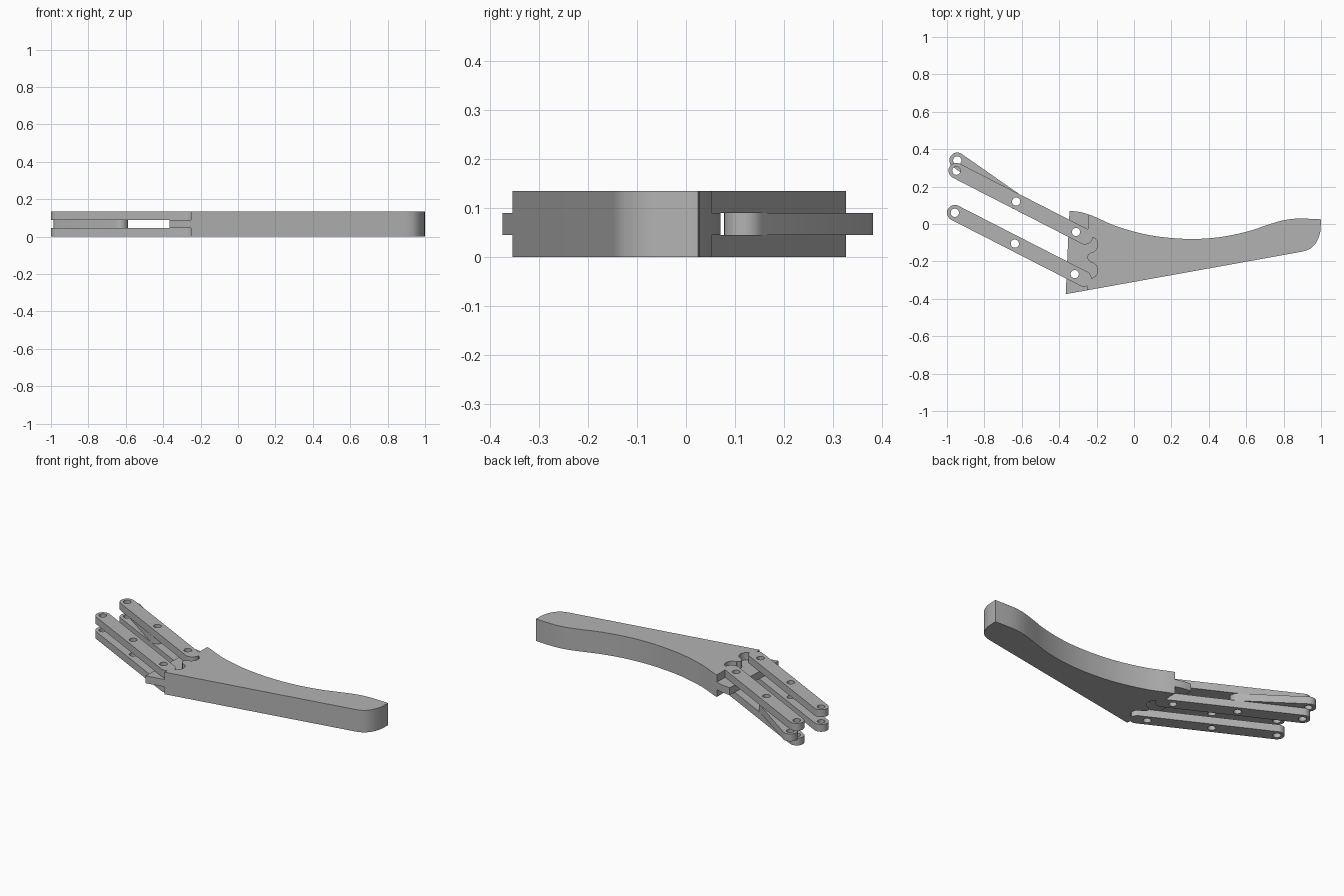
import bpy, math
from mathutils import Vector

cube = bpy.data.objects.get("Cube")
if cube:
    bpy.data.objects.remove(cube, do_unlink=True)

T = 0.045   # thickness of one layer
R = 0.042   # half width of a link
HOLE = 0.022

grey = bpy.data.materials.new("plain grey")
grey.use_nodes = True
grey.diffuse_color = (0.45, 0.45, 0.45, 1)
grey.node_tree.nodes["Principled BSDF"].inputs["Base Color"].default_value = grey.diffuse_color


def arc(c, r, a0, a1, n=16):
    """Points on an arc, angles in degrees."""
    return [(c[0] + r * math.cos(math.radians(a0 + (a1 - a0) * i / n)),
             c[1] + r * math.sin(math.radians(a0 + (a1 - a0) * i / n))) for i in range(n + 1)]


def smooth_path(pts, n=6):
    """Smooth curve through all the points."""
    p = [Vector(q) for q in [pts[0]] + pts + [pts[-1]]]
    out = []
    for a, b, c, d in zip(p, p[1:], p[2:], p[3:]):
        for i in range(n):
            t = i / n
            out.append(tuple(0.5 * (2 * b + (c - a) * t + (2 * a - 5 * b + 4 * c - d) * t * t
                                    + (3 * b - a - 3 * c + d) * t ** 3)))
    return out + [pts[-1]]


def plate(name, outline, z0, z1, holes=()):
    """Flat plate with round holes, filled and extruded from a closed outline."""
    curve = bpy.data.curves.new(name, "CURVE")
    curve.dimensions = "2D"
    curve.fill_mode = "BOTH"
    curve.extrude = (z1 - z0) / 2
    for loop in [outline] + [arc(h, HOLE, 0, 360, 24)[:-1] for h in holes]:
        s = curve.splines.new("POLY")
        s.points.add(len(loop) - 1)
        for pt, (x, y) in zip(s.points, loop):
            pt.co = (x, y, 0, 1)
        s.use_cyclic_u = True
    ob = bpy.data.objects.new(name, curve)
    bpy.context.collection.objects.link(ob)
    ob.location.z = (z0 + z1) / 2
    select(ob)
    bpy.ops.object.convert(target="MESH")
    ob = bpy.context.object
    ob.name = name
    bpy.ops.object.mode_set(mode="EDIT")
    bpy.ops.mesh.select_all(action="SELECT")
    bpy.ops.mesh.remove_doubles(threshold=0.0001)
    bpy.ops.mesh.normals_make_consistent(inside=False)
    bpy.ops.object.mode_set(mode="OBJECT")
    ob.data.materials.clear()
    ob.data.materials.append(grey)
    bpy.ops.object.shade_smooth_by_angle(angle=math.radians(30))
    return ob


def select(ob):
    bpy.ops.object.select_all(action="DESELECT")
    ob.select_set(True)
    bpy.context.view_layer.objects.active = ob


def link_bar(name, a, b, z0, holes):
    """Round-ended bar from a to b."""
    ang = math.degrees(math.atan2(b[1] - a[1], b[0] - a[0]))
    outline = arc(b, R, ang - 90, ang + 90) + arc(a, R, ang + 90, ang + 270)
    return plate(name, outline, z0, z0 + T, holes)


# Pivot points along the two double links
upper = [(-0.95, 0.285), (-0.63, 0.12), (-0.31, -0.043)]
lower = [(-0.958, 0.06), (-0.637, -0.105), (-0.317, -0.268)]

# Handle: curved back, rounded tip, straight lower edge
back = smooth_path([(-0.345, 0.07), (-0.29, 0.064), (-0.22, 0.043), (-0.1, -0.01), (0.05, -0.053),
                    (0.18, -0.073), (0.32, -0.08), (0.46, -0.07), (0.6, -0.042), (0.72, -0.003),
                    (0.8, 0.02), (0.88, 0.029), (1.0, 0.025)])
tip = smooth_path([(0.997, -0.04), (0.982, -0.085), (0.955, -0.122), (0.92, -0.142), (0.87, -0.153)])
handle = plate("handle", back + tip + [(-0.365, -0.375), (-0.355, -0.15)], 0, 3 * T,
               [upper[2], lower[2]])

# Recesses above and below the middle tongue, with round pockets for the link ends
edge = ([(-0.245, 0.3), (-0.245, -0.066)] + arc((-0.238, -0.11), 0.044, 80, -85)
        + arc((-0.228, -0.178), 0.022, 110, 250, 8)
        + arc((-0.238, -0.248), 0.044, 85, -75) + [(-0.25, -0.31), (-0.25, -0.6)])
recess = edge + [(-0.6, -0.6), (-0.6, 0.3)]
for z0, z1 in ((-0.1, T), (2 * T, 0.25)):
    cutter = plate("recess_cutter", recess, z0, z1)
    cutter.hide_render = True
    select(handle)
    mod = handle.modifiers.new("recess", "BOOLEAN")
    mod.operation = "DIFFERENCE"
    mod.solver = "EXACT"
    mod.object = cutter
    bpy.ops.object.modifier_apply(modifier=mod.name)
    bpy.data.objects.remove(cutter, do_unlink=True)
select(handle)
bpy.ops.object.shade_smooth_by_angle(angle=math.radians(30))

# Paired links on the outer layers
for side, z0 in (("bottom", 0), ("top", 2 * T)):
    for name, pts in (("upper_link", upper), ("lower_link", lower)):
        end = (pts[2][0] + 0.048, pts[2][1] - 0.0245)
        link_bar(f"{name}_{side}", pts[0], end, z0, pts)

# Short link in the middle layer, turning on the upper pair
tip_hole = (-0.945, 0.34)
link_bar("middle_link", tip_hole, upper[1], T, [tip_hole, upper[1]])
